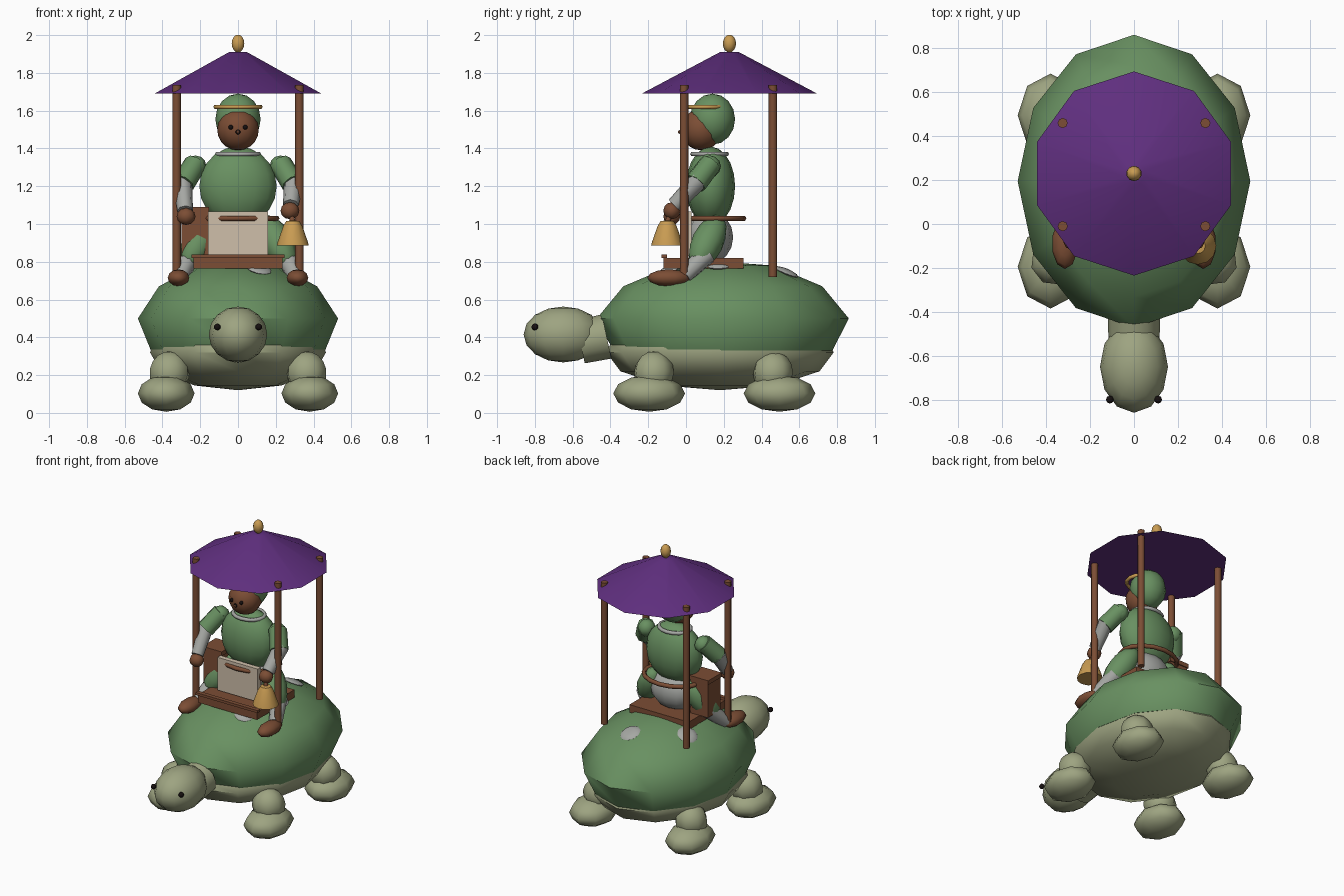
import bpy, bmesh, math
from mathutils import Vector, Matrix

if "Cube" in bpy.data.objects:
    bpy.data.objects.remove(bpy.data.objects["Cube"])


def material(name, rgb):
    m = bpy.data.materials.new(name)
    m.diffuse_color = (*rgb, 1)
    m.use_nodes = True
    m.node_tree.nodes["Principled BSDF"].inputs["Base Color"].default_value = m.diffuse_color
    return m


GREEN = material("moss green", (0.14, 0.28, 0.12))
SKIN = material("pale olive", (0.34, 0.37, 0.22))
PURPLE = material("royal purple", (0.115, 0.028, 0.21))
BROWN = material("warm brown", (0.20, 0.075, 0.035))
GOLD = material("gold", (0.58, 0.33, 0.085))
GREY = material("light grey", (0.38, 0.39, 0.37))
CREAM = material("cream cloth", (0.62, 0.52, 0.40))
BLACK = material("black", (0.008, 0.005, 0.005))


def finish(name, bm, mat, angle=None, matrix=None):
    """Turn a bmesh into an object; angle=None is flat, otherwise smooth below it."""
    if matrix is not None:
        bmesh.ops.transform(bm, matrix=matrix, verts=bm.verts)
    bmesh.ops.recalc_face_normals(bm, faces=bm.faces)
    me = bpy.data.meshes.new(name)
    bm.to_mesh(me)
    bm.free()
    me.materials.append(mat)
    ob = bpy.data.objects.new(name, me)
    bpy.context.collection.objects.link(ob)
    if angle is not None:
        bpy.ops.object.select_all(action='DESELECT')
        ob.select_set(True)
        bpy.context.view_layer.objects.active = ob
        bpy.ops.object.shade_smooth_by_angle(angle=math.radians(angle))
    return ob


def aim(direction):
    return Vector(direction).to_track_quat('Z', 'Y').to_matrix().to_4x4()


def ellipsoid(name, mat, loc, radii, segs=10, rings=8, direction=(0, 0, 1)):
    bm = bmesh.new()
    bmesh.ops.create_uvsphere(bm, u_segments=segs, v_segments=rings, radius=1)
    m = Matrix.Translation(loc) @ aim(direction) @ Matrix.Diagonal((*radii, 1))
    return finish(name, bm, mat, 80, m)


def limb(name, mat, a, b, radius, segs=10):
    """Rounded limb piece reaching from a to b."""
    a, b = Vector(a), Vector(b)
    return ellipsoid(name, mat, (a + b) / 2, (radius, radius, (b - a).length / 2),
                     segs, 8, b - a)


def tube(name, mat, a, b, r1, r2, segs=10):
    a, b = Vector(a), Vector(b)
    bm = bmesh.new()
    bmesh.ops.create_cone(bm, cap_ends=True, segments=segs, radius1=r1, radius2=r2,
                          depth=(b - a).length)
    return finish(name, bm, mat, 50, Matrix.Translation((a + b) / 2) @ aim(b - a))


def box(name, mat, lo, hi):
    lo, hi = Vector(lo), Vector(hi)
    bm = bmesh.new()
    bmesh.ops.create_cube(bm, size=1)
    return finish(name, bm, mat, None, Matrix.Translation((lo + hi) / 2)
                  @ Matrix.Diagonal((*(hi - lo), 1)))


def lathe(name, mat, profile, loc, sx=1, sy=1, segs=12, angle=60, phase=0):
    """Stack rings of (radius, z) around a vertical axis."""
    bm = bmesh.new()
    rings = []
    for r, z in profile:
        if r == 0:
            rings.append([bm.verts.new((loc[0], loc[1], z))])
        else:
            rings.append([bm.verts.new((loc[0] + sx * r * math.cos(phase + math.tau * i / segs),
                                        loc[1] + sy * r * math.sin(phase + math.tau * i / segs), z))
                          for i in range(segs)])
    for p, q in zip(rings, rings[1:]):
        for i in range(segs):
            j = (i + 1) % segs
            bm.faces.new(list(dict.fromkeys((p[i % len(p)], p[j % len(p)],
                                             q[j % len(q)], q[i % len(q)]))))
    for ring in (rings[0], rings[-1]):
        if len(ring) > 1:
            bm.faces.new(ring)
    return finish(name, bm, mat, angle)


def ring(name, mat, loc, rx, ry, minor, segs=16, sides=6):
    bm = bmesh.new()
    loops = []
    for i in range(segs):
        t = math.tau * i / segs
        loops.append([bm.verts.new((
            loc[0] + (rx + minor * math.cos(u)) * math.cos(t),
            loc[1] + (ry + minor * math.cos(u)) * math.sin(t),
            loc[2] + minor * math.sin(u)))
            for u in (math.tau * k / sides for k in range(sides))])
    for i in range(segs):
        p, q = loops[i], loops[(i + 1) % segs]
        for k in range(sides):
            n = (k + 1) % sides
            bm.faces.new((p[k], p[n], q[n], q[k]))
    return finish(name, bm, mat, 80)


# Shell and belly
SHELL = [(0, 0.80), (0.40, 0.78), (0.79, 0.67), (1.0, 0.50), (0.87, 0.33)]
lathe("shell", GREEN, SHELL, (0, 0.195), 0.53, 0.667)
lathe("belly", SKIN, [(0.93, 0.37), (0.97, 0.32), (0.85, 0.22), (0.48, 0.145), (0, 0.12)],
      (0, 0.18), 0.48, 0.62)


def shell_height(x, y):
    t = math.hypot(x / 0.53, (y - 0.195) / 0.667)
    for (r0, z0), (r1, z1) in zip(SHELL, SHELL[1:]):
        if t <= r1:
            return z0 + (z1 - z0) * (t - r0) / (r1 - r0)


# Pale patches lying on the shell
for x, y in ((0.07, 0.53), (-0.25, 0.34), (0.11, -0.08), (0.20, 0.17)):
    n = (shell_height(x - .04, y) - shell_height(x + .04, y),
         shell_height(x, y - .04) - shell_height(x, y + .04), 0.08)
    ellipsoid("shell_patch", GREY, (x, y, shell_height(x, y)), (0.07, 0.07, 0.016), 10, 6, n)

# Turtle head and neck
ellipsoid("turtle_head", SKIN, (0, -0.65, 0.415), (0.155, 0.21, 0.148), 12, 8)
tube("turtle_neck", SKIN, (0, -0.56, 0.375), (0, -0.42, 0.405), 0.115, 0.12, 12)

# Canopy, ten-sided, with finial
lathe("canopy", PURPLE, [(0.465, 1.69), (0.05, 1.91)], (0, 0.23), segs=10, angle=40,
      phase=math.pi / 2)
ellipsoid("finial", GOLD, (0, 0.23, 1.955), (0.035, 0.035, 0.047))

# Saddle, apron, waist rail and side chest
box("saddle", BROWN, (-0.235, -0.12, 0.765), (0.235, 0.305, 0.82))
box("saddle_lip", BROWN, (-0.245, -0.13, 0.82), (0.245, -0.10, 0.838))
box("apron", CREAM, (-0.16, -0.005, 0.83), (0.16, 0.03, 1.065))
ring("waist_rail", BROWN, (0, 0.145, 1.03), 0.205, 0.16, 0.015)
box("chest", BROWN, (-0.30, 0.04, 0.82), (-0.16, 0.18, 1.06))
box("chest_lid", BROWN, (-0.307, 0.033, 1.06), (-0.153, 0.187, 1.09))

# Rider trunk and head
ellipsoid("hips", GREY, (0, 0.125, 0.93), (0.175, 0.125, 0.14), 12)
ellipsoid("torso", GREEN, (0, 0.13, 1.20), (0.21, 0.13, 0.21), 14, 10)
ring("collar", GREY, (0, 0.125, 1.37), 0.11, 0.09, 0.013)
ellipsoid("hood", GREEN, (0, 0.14, 1.555), (0.12, 0.12, 0.135), 12)
ellipsoid("face", BROWN, (0, 0.082, 1.50), (0.11, 0.108, 0.11), 12, 10)
ring("hat_band", GOLD, (0, 0.10, 1.62), 0.118, 0.105, 0.013)
ellipsoid("nose", BLACK, (0, -0.028, 1.487), (0.013, 0.010, 0.013), 8, 6)
ellipsoid("nose_tip", BROWN, (0, -0.035, 1.487), (0.008, 0.008, 0.008), 8, 6)

# Paired parts
for s in (-1, 1):
    ellipsoid("turtle_eye", BLACK, (s * 0.11, -0.80, 0.455), (0.018, 0.018, 0.018), 8, 6)
    for y, ly in ((-0.195, -0.165), (0.495, 0.465)):
        ellipsoid("turtle_foot", SKIN, (s * 0.38, y, 0.103), (0.15, 0.19, 0.097), 8, 6)
        limb("turtle_leg", SKIN, (s * 0.38, ly - 0.01, 0.10), (s * 0.345, ly, 0.325), 0.11, 8)
    for y in (-0.01, 0.46):
        tube("canopy_pole", BROWN, (s * 0.325, y, 0.72), (s * 0.325, y, 1.735),
             0.023, 0.023, 8)
    ellipsoid("rider_eye", BLACK, (s * 0.038, -0.016, 1.512), (0.013, 0.013, 0.013), 8, 6)

    # Arms: one hand hangs a little lower
    drop = 0.03 if s < 0 else 0
    tube("sleeve", GREEN, (s * 0.225, 0.13, 1.32), (s * 0.29, 0.05, 1.215), 0.06, 0.062, 8)
    ellipsoid("shoulder", GREEN, (s * 0.225, 0.125, 1.305), (0.058, 0.06, 0.058), 8, 6)
    tube("forearm", GREY, (s * 0.295, 0.07, 1.235), (s * 0.28, -0.06, 1.10 - drop),
         0.052, 0.042, 8)
    ellipsoid("hand", BROWN, (s * 0.275, -0.075, 1.07 - drop), (0.05, 0.045, 0.045), 8, 6)

    # Legs straddling the saddle
    limb("thigh", GREEN, (s * 0.13, 0.18, 1.04), (s * 0.28, 0.05, 0.77), 0.085)
    tube("shin", GREY, (s * 0.25, 0.11, 0.84), (s * 0.305, -0.01, 0.725), 0.055, 0.045, 8)
    ellipsoid("shoe", BROWN, (s * 0.315, -0.09, 0.715), (0.06, 0.115, 0.045), 10, 6)

# Hand bell
lathe("bell", GOLD, [(0.085, 0.885), (0.08, 0.905), (0.05, 0.99), (0.035, 1.015), (0, 1.02)],
      (0.29, -0.10), segs=12, angle=40)
tube("bell_handle", BROWN, (0.29, -0.10, 1.0), (0.28, -0.08, 1.07), 0.015, 0.015, 8)
